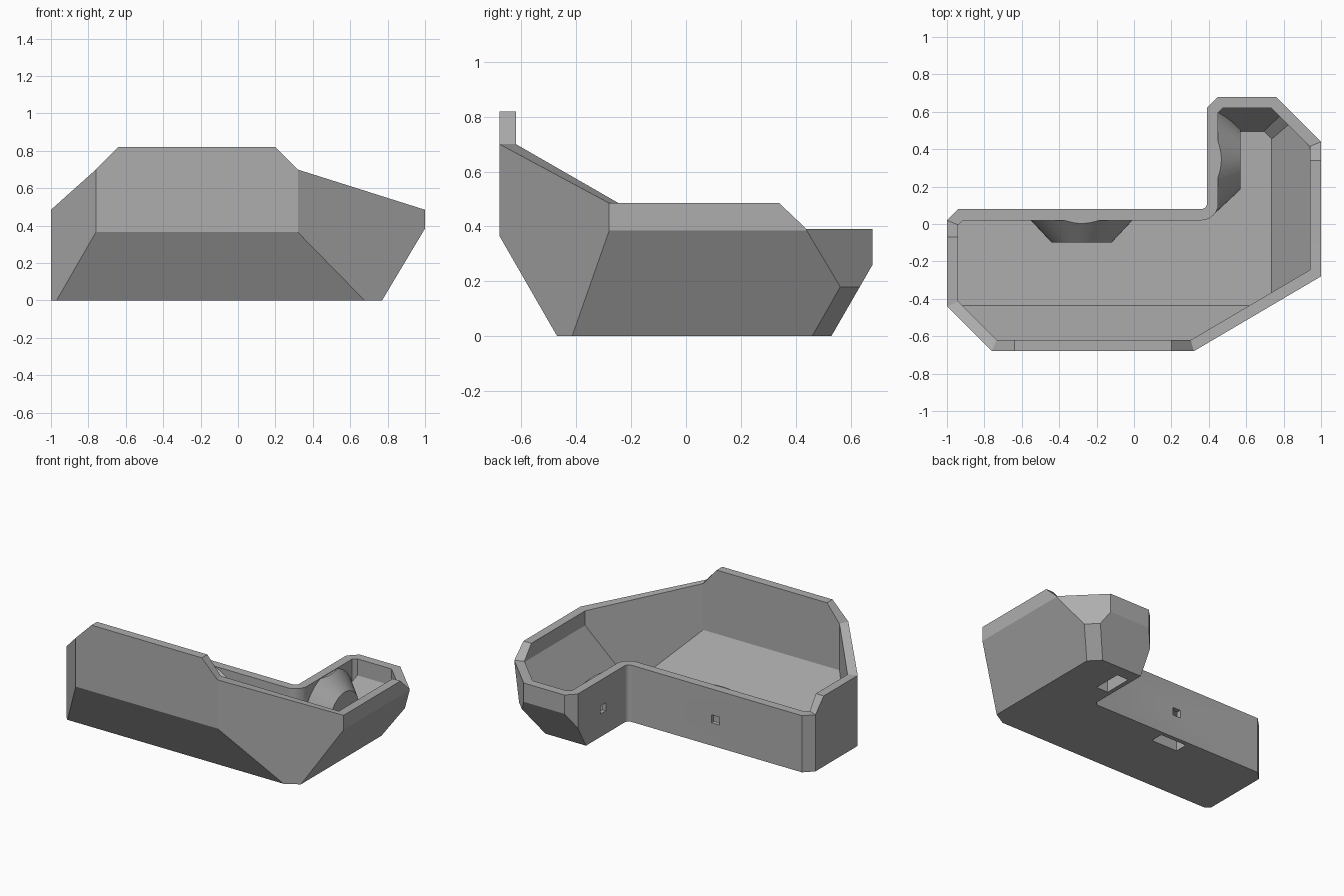
import bpy, bmesh, math
from mathutils import Vector, Matrix

if "Cube" in bpy.data.objects:
    bpy.data.objects.remove(bpy.data.objects["Cube"], do_unlink=True)

WALL = 0.06
RIM = 0.39      # low rim at the back
SHOULDER = 0.485
PEAK = 0.70     # front wall before its raised panel
TOP = 0.82

grey = bpy.data.materials.new("warm_grey")
grey.use_nodes = True
grey.diffuse_color = (0.42, 0.42, 0.42, 1)
grey.node_tree.nodes["Principled BSDF"].inputs["Base Color"].default_value = (0.42, 0.42, 0.42, 1)

# Rim outline, clockwise, with the rim height at each corner
fillet = [Vector((0.36 + 0.03 * math.sin(a), 0.11 - 0.03 * math.cos(a), RIM))
          for a in (math.pi / 2 * i / 6 for i in range(7))]
outer = [Vector(p) for p in ((-1, -0.07, SHOULDER), (-1, 0.02, RIM), (-0.94, 0.08, RIM))] + fillet
outer += [Vector(p) for p in (
    (0.39, 0.62, RIM), (0.45, 0.68, RIM), (0.76, 0.68, RIM), (1, 0.44, RIM),
    (1, 0.34, SHOULDER), (1, -0.28, SHOULDER), (0.32, -0.68, PEAK), (0.20, -0.68, TOP),
    (-0.64, -0.68, TOP), (-0.76, -0.68, PEAK), (-1, -0.44, SHOULDER))]


def inset(points, t):
    """Mitred inward offset of a clockwise outline."""
    result = []
    for i, p in enumerate(points):
        a, b = p - points[i - 1], points[(i + 1) % len(points)] - p
        n1 = Vector((a.y, -a.x, 0)).normalized()
        n2 = Vector((b.y, -b.x, 0)).normalized()
        result.append(p + (n1 + n2) * t / (1 + n1.dot(n2)))
    return result


inner = inset(outer, WALL)

# Sloped undersides: point and outward normal
FRONT = (Vector((0, -0.47, 0)), Vector((0, -0.365, -0.21)).normalized())
RIGHT = (Vector((0.77, 0, 0)), Vector((0.385, 0, -0.23)).normalized())
REAR = (Vector((0, 0.53, 0)), Vector((0, 0.26, -0.15)).normalized())
CORNER = (Vector((0.77, 0.46, 0)), Vector((1, 1, -1.167)).normalized())
RIGHT_IN = (Vector((0.736, 0, WALL)), Vector((0.325, 0, -0.204)).normalized())


def moved(plane, t):
    return (plane[0] - plane[1] * t, plane[1])


def slice_off(bm, plane):
    """Remove everything beyond the plane and close the cut."""
    cut = bmesh.ops.bisect_plane(bm, geom=bm.verts[:] + bm.edges[:] + bm.faces[:], dist=1e-5,
                                 plane_co=plane[0], plane_no=plane[1], clear_outer=True)
    edges = [e for e in cut["geom_cut"] if isinstance(e, bmesh.types.BMEdge) and e.is_valid and e.is_boundary]
    if edges:
        bmesh.ops.holes_fill(bm, edges=edges, sides=0)


def tub(points, floor, planes):
    """Open tub under an outline, trimmed by sloping planes."""
    bm = bmesh.new()
    high = [bm.verts.new(p) for p in points]
    low = [bm.verts.new((p.x, p.y, floor)) for p in points]
    bm.faces.new(low)
    for i in range(len(points)):
        bm.faces.new((high[i - 1], high[i], low[i], low[i - 1]))
    for plane in planes:
        slice_off(bm, plane)
    mesh = bpy.data.meshes.new("tub")
    bm.to_mesh(mesh)
    bm.free()
    return mesh


def make_object(name, bm):
    bmesh.ops.recalc_face_normals(bm, faces=bm.faces[:])
    mesh = bpy.data.meshes.new(name)
    bm.to_mesh(mesh)
    bm.free()
    mesh.materials.append(grey)
    obj = bpy.data.objects.new(name, mesh)
    bpy.context.collection.objects.link(obj)
    return obj


# Tray shell: outside, cavity and the rim joining them
bm = bmesh.new()
for mesh in (tub(outer, 0, (FRONT, RIGHT, REAR, CORNER)),
             tub(inner, WALL, (moved(FRONT, WALL), RIGHT_IN, moved(REAR, WALL), moved(CORNER, WALL)))):
    bm.from_mesh(mesh)
    bpy.data.meshes.remove(mesh)
for i in range(len(outer)):
    bm.faces.new([bm.verts.new(p) for p in (outer[i - 1], outer[i], inner[i], inner[i - 1])])
bmesh.ops.remove_doubles(bm, verts=bm.verts[:], dist=1e-4)
tray = make_object("tray", bm)


def combine(tool, operation):
    """Merge a helper into the tray or cut it out, then drop it."""
    tool.hide_render = True
    mod = tray.modifiers.new("combine", "BOOLEAN")
    mod.operation = operation
    mod.solver = "EXACT"
    mod.object = tool
    bpy.context.view_layer.objects.active = tray
    bpy.ops.object.modifier_apply(modifier=mod.name)
    bpy.data.objects.remove(tool, do_unlink=True)


def box(name, frame, centre, size):
    bm = bmesh.new()
    bmesh.ops.create_cube(bm, size=1, matrix=frame @ Matrix.Translation(centre) @ Matrix.Diagonal((*size, 1)))
    return make_object(name, bm)


# Each boss sits on an inner wall; local -y points into the tray
frames = [Matrix.Translation((-0.28, 0.02, 0)),
          Matrix.Translation((0.45, 0.345, 0)) @ Matrix.Rotation(math.pi / 2, 4, "Z")]
for frame in frames:
    bm = bmesh.new()
    bmesh.ops.create_cone(bm, cap_ends=True, segments=64, radius1=0.3, radius2=0.16, depth=0.15,
                          matrix=frame @ Matrix.Translation((0, -0.045, 0.13)) @ Matrix.Rotation(math.pi / 2, 4, "X"))
    for plane in ((Vector((0, 0, 0.03)), Vector((0, 0, -1))),
                  (Vector((0, 0, RIM - 0.004)), Vector((0, 0, 1))), moved(REAR, 0.03)):
        slice_off(bm, plane)
    combine(make_object("boss", bm), "UNION")

# Slot up through the floor and a square port through the wall
for frame in frames:
    combine(box("slot", frame, (0, -0.015, 0.1), (0.2, 0.09, 0.28)), "DIFFERENCE")
    combine(box("port", frame, (0, 0.04, 0.185), (0.06, 0.1, 0.055)), "DIFFERENCE")

bpy.ops.object.select_all(action="DESELECT")
tray.select_set(True)
bpy.context.view_layer.objects.active = tray
bpy.ops.object.shade_smooth_by_angle(angle=math.radians(20))
